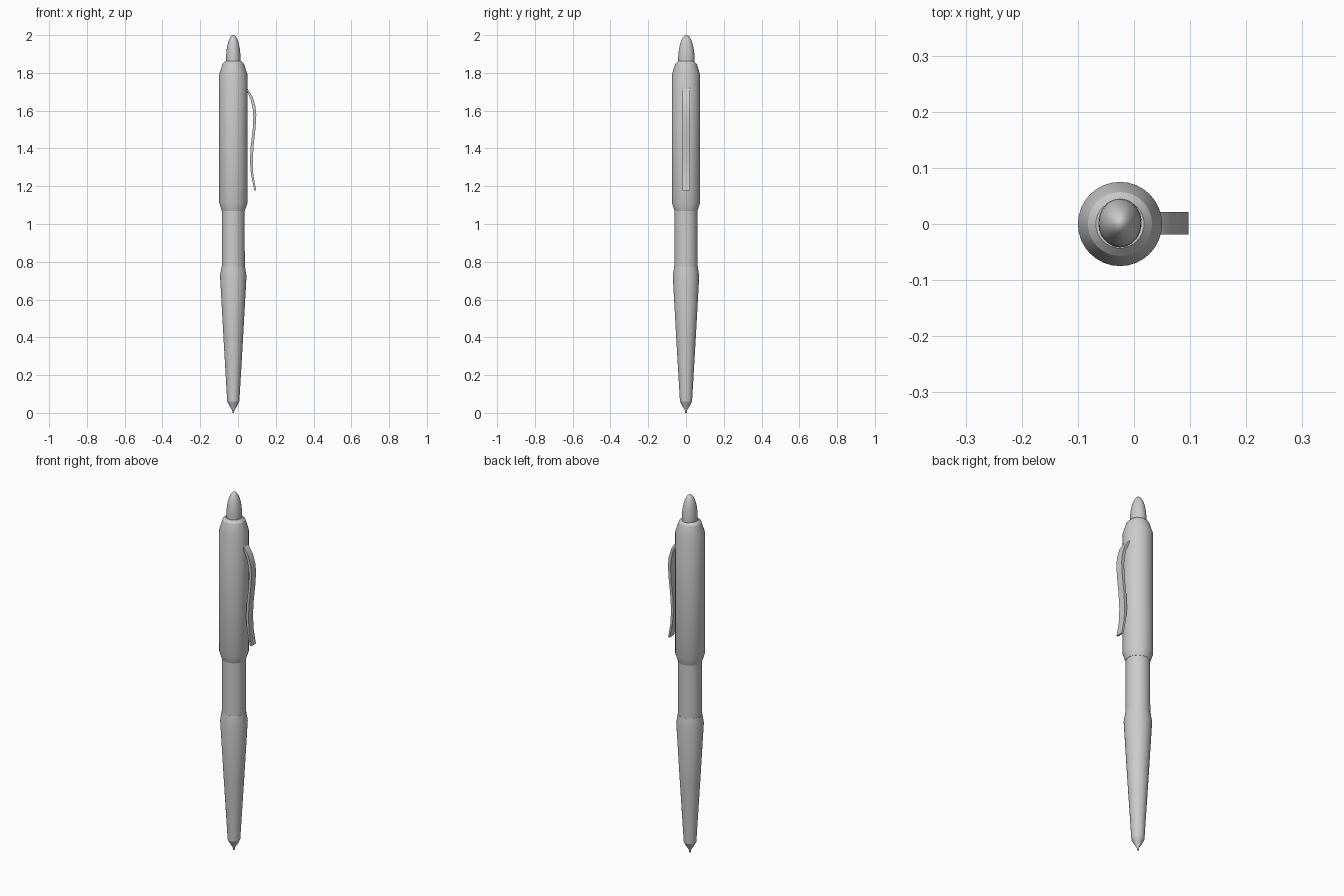
import bpy, bmesh, math

if "Cube" in bpy.data.objects:
    bpy.data.objects.remove(bpy.data.objects["Cube"])

CX = -0.025   # pen axis
SEG = 32


def finish(name, bm):
    bmesh.ops.remove_doubles(bm, verts=bm.verts, dist=1e-5)
    bmesh.ops.recalc_face_normals(bm, faces=bm.faces)
    me = bpy.data.meshes.new(name)
    bm.to_mesh(me)
    bm.free()
    ob = bpy.data.objects.new(name, me)
    bpy.context.collection.objects.link(ob)
    bpy.ops.object.select_all(action='DESELECT')
    bpy.context.view_layer.objects.active = ob
    ob.select_set(True)
    bpy.ops.object.shade_smooth_by_angle(angle=math.radians(25))
    return ob


def lathe(name, profile, sy=1.0, oy=0.0):
    """Revolve (radius, z) points around the pen axis."""
    bm = bmesh.new()
    rings = [[bm.verts.new((CX + r * math.cos(2 * math.pi * i / SEG),
                            oy + sy * r * math.sin(2 * math.pi * i / SEG), z))
              for i in range(SEG)] for r, z in profile]
    for a, b in zip(rings, rings[1:]):
        for i in range(SEG):
            j = (i + 1) % SEG
            bm.faces.new((a[i], a[j], b[j], b[i]))
    bm.faces.new(rings[0])
    bm.faces.new(rings[-1])
    return finish(name, bm)


# writing point
lathe("tip", [(0.004, 0.0), (0.006, 0.014), (0.022, 0.04), (0.032, 0.06)])

# tapered lower barrel with flared shoulder
lathe("lower_barrel", [(0.032, 0.06), (0.052, 0.4), (0.07, 0.725), (0.062, 0.775)])

# narrow grip in the middle
lathe("middle_barrel", [(0.061, 0.775), (0.06, 1.075)])

# upper barrel with chamfered ends
lathe("upper_barrel", [(0.061, 1.07), (0.075, 1.113), (0.075, 1.79),
                       (0.057, 1.848), (0.043, 1.862)])

# bullet-shaped push button
button = [(0.0385, 1.85)]
for k in range(11):
    t = math.radians(88) * k / 10
    button.append((0.0385 * math.cos(t), 1.868 + 0.132 * math.sin(t)))
lathe("push_button", button, sy=1.13, oy=0.002)

# curved pocket clip: outer then inner edge in x/z, extruded across y
outer = [(0.04, 1.727), (0.05, 1.717), (0.077, 1.675), (0.092, 1.625), (0.097, 1.58),
         (0.093, 1.51), (0.083, 1.42), (0.078, 1.34), (0.081, 1.26), (0.096, 1.177)]
inner = [(0.04, 1.715), (0.047, 1.705), (0.067, 1.66), (0.078, 1.61), (0.081, 1.57),
         (0.078, 1.5), (0.067, 1.41), (0.063, 1.33), (0.069, 1.26), (0.087, 1.177)]
bm = bmesh.new()
cols = [[bm.verts.new((x, y, z)) for x, z in pts]
        for pts, y in ((outer, -0.019), (outer, 0.021), (inner, 0.021), (inner, -0.019))]
for c in range(4):
    a, b = cols[c], cols[(c + 1) % 4]
    for i in range(len(outer) - 1):
        bm.faces.new((a[i], b[i], b[i + 1], a[i + 1]))
for end in (0, -1):
    bm.faces.new([c[end] for c in cols])
finish("pocket_clip", bm)
